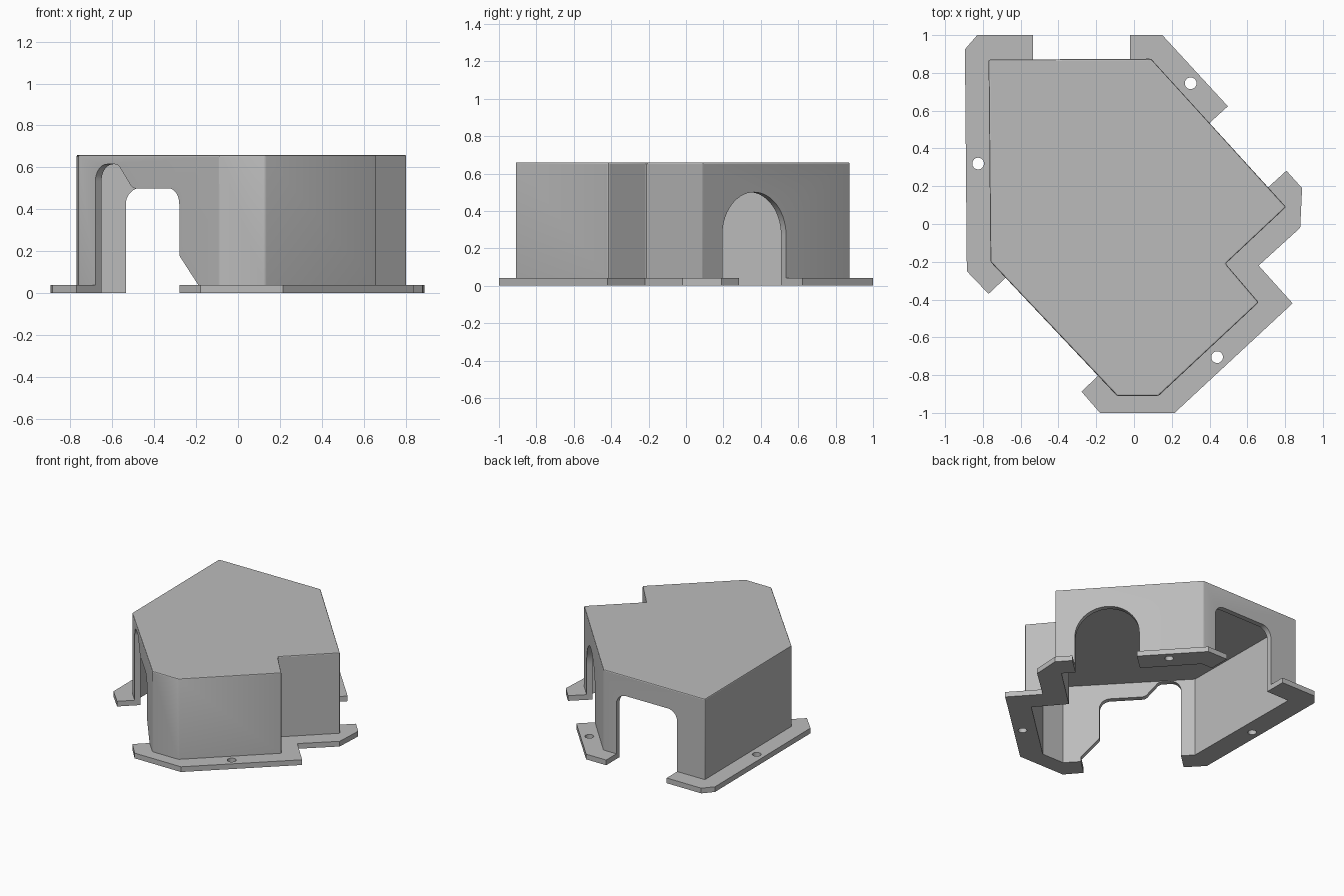
import bpy, bmesh, math
from mathutils import Vector

cube = bpy.data.objects.get("Cube")
if cube:
    bpy.data.objects.remove(cube, do_unlink=True)

HEIGHT, WALL, FOOT = 0.66, 0.04, 0.04

grey = bpy.data.materials.new("plain grey")
grey.use_nodes = True
COLOUR = (0.5, 0.5, 0.5, 1)
grey.diffuse_color = COLOUR
grey.node_tree.nodes["Principled BSDF"].inputs["Base Color"].default_value = COLOUR


def extrude(name, base, shift, bevel=0):
    """Solid made by sweeping a flat loop of points along a vector."""
    bm = bmesh.new()
    face = bm.faces.new([bm.verts.new(p) for p in base])
    out = bmesh.ops.extrude_face_region(bm, geom=[face])
    top = [g for g in out["geom"] if isinstance(g, bmesh.types.BMVert)]
    bmesh.ops.translate(bm, verts=top, vec=shift)
    if bevel:
        bm.normal_update()
        low = min(v.co.z for v in bm.verts)
        edges = [e for e in bm.edges if max(v.co.z for v in e.verts) > low + 0.01]
        bmesh.ops.bevel(bm, geom=edges, offset=bevel, segments=2,
                        profile=0.5, affect='EDGES')
    bmesh.ops.recalc_face_normals(bm, faces=bm.faces)
    mesh = bpy.data.meshes.new(name)
    bm.to_mesh(mesh)
    bm.free()
    mesh.materials.append(grey)
    obj = bpy.data.objects.new(name, mesh)
    bpy.context.collection.objects.link(obj)
    return obj


def prism(name, outline, z0, z1, bevel=0):
    return extrude(name, [(x, y, z0) for x, y in outline], (0, 0, z1 - z0), bevel)


def inset(outline, d):
    """Move every side of a counter-clockwise outline inward."""
    pts = [Vector(p) for p in outline]
    result = []
    for i, p in enumerate(pts):
        a = (p - pts[i - 1]).normalized()
        b = (pts[(i + 1) % len(pts)] - p).normalized()
        na, nb = Vector((-a.y, a.x)), Vector((-b.y, b.x))
        result.append(p + (na + nb) * d / (1 + na.dot(nb)))
    return result


def rounded(corners, steps=14):
    """Loop of (u, z, radius) corners with circular fillets."""
    pts = [Vector(c[:2]) for c in corners]
    loop = []
    for i, p in enumerate(pts):
        r = corners[i][2]
        if r == 0:
            loop.append(p)
            continue
        a = (pts[i - 1] - p).normalized()
        b = (pts[(i + 1) % len(pts)] - p).normalized()
        half = a.angle(b) / 2
        centre = p + (a + b).normalized() * r / math.sin(half)
        start = p + a * r / math.tan(half) - centre
        end = p + b * r / math.tan(half) - centre
        span = start.angle(end)
        for k in range(steps + 1):
            t = k / steps
            loop.append(centre + (start * math.sin((1 - t) * span)
                                  + end * math.sin(t * span)) / math.sin(span))
    return loop


def opening(name, p, q, shape):
    """Cutter through the wall running from p to q; shape is given as (u, z, radius)."""
    p, q = Vector((*p, 0)), Vector((*q, 0))
    along = (q - p).normalized()
    out = Vector((along.y, -along.x, 0))
    width = (q - p).length
    base = [p + along * u + Vector((0, 0, z)) - out * 0.09 for u, z in rounded(shape(width))]
    return extrude(name, base, out * 0.45)


def combine(target, tool, operation):
    tool.hide_render = True
    mod = target.modifiers.new(operation, 'BOOLEAN')
    mod.operation, mod.solver, mod.object = operation, 'EXACT', tool
    bpy.context.view_layer.objects.active = target
    bpy.ops.object.modifier_apply(modifier=mod.name)
    bpy.data.objects.remove(tool, do_unlink=True)


# Body and mounting flange outlines, counter-clockwise
body = [(-0.77, 0.87), (-0.76, -0.20), (-0.09, -0.91), (0.13, -0.91),
        (0.66, -0.415), (0.485, -0.21), (0.805, 0.09), (0.09, 0.875)]
flange = [(-0.83, 1), (-0.895, 0.925), (-0.885, -0.25), (-0.77, -0.37),
          (-0.28, -0.885), (-0.18, -1), (0.215, -1), (0.84, -0.42),
          (0.66, -0.22), (0.88, -0.02), (0.89, 0.19), (0.80, 0.29),
          (0.50, 0.62), (0.15, 1)]

cover = prism("cover_housing", body, 0, HEIGHT, bevel=0.008)
combine(cover, prism("mounting_flange", flange, 0, FOOT), 'UNION')
combine(cover, prism("cavity", inset(body, WALL), -0.1, HEIGHT - WALL), 'DIFFERENCE')

# Wall openings, which also split the flange into tabs
doorway = lambda w: [(0, -0.1, 0), (0, 0.505, 0.08), (w, 0.505, 0.08), (w, -0.1, 0)]
arch = lambda w: [(0, -0.1, 0), (0, 0.5, w * 0.499), (w, 0.5, w * 0.499), (w, -0.1, 0)]
stepped = lambda w: [(0, -0.1, 0), (0, 0.615, 0.08), (w * 0.22, 0.615, 0.05),
                     (w * 0.36, 0.5, 0.05), (w * 0.816, 0.5, 0.075),
                     (w * 0.816, 0.18, 0.03), (w, 0.04, 0), (w, -0.1, 0)]
combine(cover, opening("back_opening", (-0.02, 0.874), (-0.535, 0.871), doorway), 'DIFFERENCE')
combine(cover, opening("side_arch", (0.71, 0.194), (0.40, 0.535), arch), 'DIFFERENCE')
combine(cover, opening("front_opening", (-0.68, -0.285), (-0.19, -0.804), stepped), 'DIFFERENCE')

# Screw holes
for x, y in [(-0.825, 0.32), (0.30, 0.745), (0.44, -0.705)]:
    ring = [(x + 0.031 * math.cos(k * math.tau / 32), y + 0.031 * math.sin(k * math.tau / 32))
            for k in range(32)]
    combine(cover, prism("screw_hole", ring, -0.1, 0.1), 'DIFFERENCE')

bpy.ops.object.select_all(action='DESELECT')
cover.select_set(True)
bpy.context.view_layer.objects.active = cover
bpy.ops.object.shade_smooth_by_angle(angle=math.radians(20))
